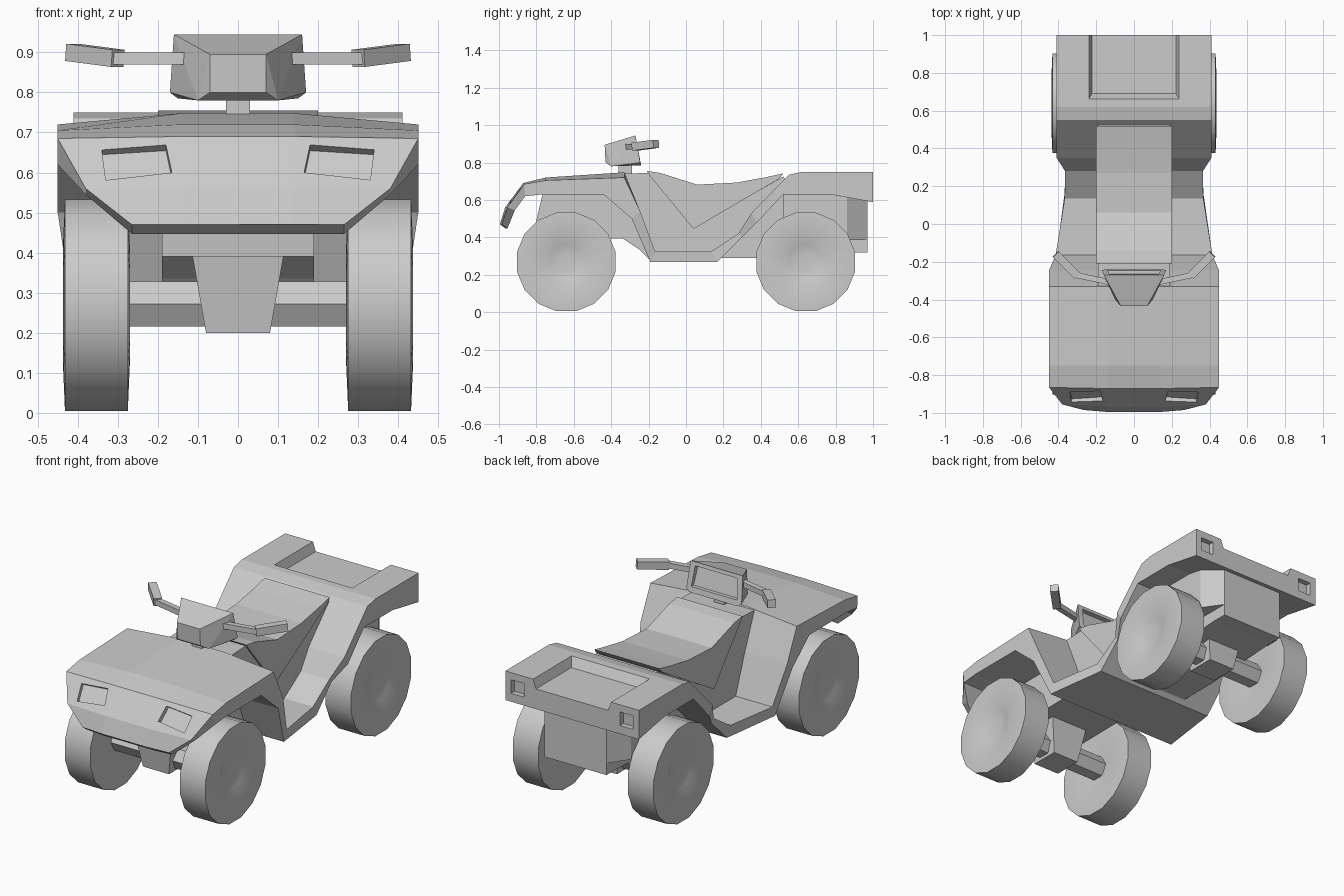
import bpy, bmesh
from math import sin, cos, pi, radians
from mathutils import Vector

if "Cube" in bpy.data.objects:
    bpy.data.objects.remove(bpy.data.objects["Cube"])


def finish(name, bm):
    bmesh.ops.recalc_face_normals(bm, faces=bm.faces)
    me = bpy.data.meshes.new(name)
    bm.to_mesh(me)
    bm.free()
    ob = bpy.data.objects.new(name, me)
    bpy.context.collection.objects.link(ob)
    return ob


def loft(name, rings):
    """Closed solid through rings that have equal point counts."""
    bm = bmesh.new()
    rows = [[bm.verts.new(p) for p in r] for r in rings]
    n = len(rows[0])
    for a, b in zip(rows, rows[1:]):
        for i in range(n):
            j = (i + 1) % n
            bm.faces.new((a[i], a[j], b[j], b[i]))
    bm.faces.new(rows[0])
    bm.faces.new(rows[-1])
    return finish(name, bm)


def prism(name, profile, hw):
    """Side profile (y, z) spread across the width."""
    return loft(name, [[(x, y, z) for y, z in profile] for x in (-hw, hw)])


def hull(name, pts, mirror=False):
    bm = bmesh.new()
    for p in pts:
        bm.verts.new(p)
        if mirror:
            bm.verts.new((-p[0], p[1], p[2]))
    bmesh.ops.convex_hull(bm, input=bm.verts)
    bmesh.ops.dissolve_limit(bm, angle_limit=radians(1), verts=bm.verts, edges=bm.edges)
    return finish(name, bm)


def bar(name, a, b, size):
    """Square bar between two points."""
    a, b = Vector(a), Vector(b)
    d = (b - a).normalized()
    u = d.cross(Vector((0, 0, 1))).normalized() * size / 2
    v = u.cross(d).normalized() * size / 2
    return loft(name, [[p + u + v, p - u + v, p - u - v, p + u - v] for p in (a, b)])


def cut(ob, cutter):
    cutter.hide_render = True
    m = ob.modifiers.new("cut", 'BOOLEAN')
    m.operation = 'DIFFERENCE'
    m.solver = 'EXACT'
    m.object = cutter
    bpy.context.view_layer.objects.active = ob
    bpy.ops.object.modifier_apply(modifier=m.name)
    bpy.data.objects.remove(cutter)


# Bodywork: one band from nose over hood, footboards and rear fenders
# (top y, top z, bottom y, bottom z, half width, crown height, forward bow)
stations = [
    (-.985, .47, -.955, .447, .265, 0, .01),
    (-.955, .56, -.915, .545, .38, 0, .012),
    (-.865, .685, -.86, .62, .45, .005, .006),
    (-.75, .705, -.765, .63, .45, .015, 0),
    (-.33, .72, -.44, .63, .45, .028, 0),
    (-.245, .54, -.29, .50, .45, 0, 0),
    (-.165, .325, -.19, .267, .415, 0, 0),
    (.135, .325, .165, .267, .367, 0, 0),
    (.28, .42, .30, .40, .365, 0, 0),
    (.35, .53, .38, .48, .41, 0, 0),
    (.55, .735, .52, .63, .41, 0, 0),
    (.62, .75, .60, .63, .41, 0, 0),
    (.77, .75, .77, .63, .41, 0, 0),
    (1.0, .75, 1.0, .588, .41, 0, 0),
]
rings = []
for yt, zt, yb, zb, w, crown, bow in stations:
    top = [(-w, yt, zt), (-.14, yt - bow, zt + crown), (.14, yt - bow, zt + crown), (w, yt, zt)]
    low = [(w, yb, zb), (.14, yb - bow, zb), (-.14, yb - bow, zb), (-w, yb, zb)]
    rings.append(top + low)
body = loft("bodywork", rings)

# Cargo tray, headlight and tail light recesses
cut(body, loft("tray_cutter", [
    [(-.222, .69, .70), (.222, .69, .70), (.222, 1.1, .70), (-.222, 1.1, .70)],
    [(-.25, .645, .78), (.25, .645, .78), (.25, 1.1, .78), (-.25, 1.1, .78)]]))
n = Vector((0, -.81, .58))
for s in (-1, 1):
    quad = [(.34, .655), (.18, .665), (.165, .595), (.33, .58)]
    pts = [Vector((s * x, -.865 - (.685 - z) * .72, z)) for x, z in quad]
    cut(body, loft("headlight_cutter", [[p - n * .018 for p in pts], [p + n * .06 for p in pts]]))
    cut(body, loft("tail_light_cutter", [
        [(s * x, y, z) for x, z in ((.295, .635), (.375, .635), (.375, .71), (.295, .71))]
        for y in (.97, 1.05)]))

# Central frame with a V notch that holds the seat
prism("central_frame", [
    (-.765, .64), (-.80, .49), (-.79, .39), (-.34, .395), (-.25, .335), (-.19, .275),
    (.165, .275), (.19, .29), (.40, .29), (.88, .32), (.97, .32), (.97, .62), (.56, .66),
    (.52, .725), (.04, .45), (-.20, .745), (-.34, .74)], .19)
hull("rear_housing", [(x, y, z) for x, y in ((.19, .968), (.265, .86), (.265, .52))
                      for z in (.385, .64)], True)

# Seat
prism("seat", [(-.21, .755), (-.14, .745), (.06, .682), (.27, .693), (.42, .72),
               (.52, .742), (.50, .715), (.04, .445), (-.19, .725)], .2)

# Wheels, axles and differentials
for end, yc in (("front", -.64), ("rear", .64)):
    for side, s in (("left", -1), ("right", 1)):
        prof = [(.41, .04), (.414, .09), (.437, .15), (.432, .269), (.275, .269), (.27, .15), (.29, .05)]
        w = loft(end + "_wheel_" + side, [
            [(s * x, yc + r * sin(pi * (2 * k + 1) / 16), .269 + r * cos(pi * (2 * k + 1) / 16))
             for k in range(16)] for x, r in prof])
        bpy.ops.object.select_all(action='DESELECT')
        w.select_set(True)
        bpy.context.view_layer.objects.active = w
        bpy.ops.object.shade_smooth_by_angle(angle=radians(35))
    loft(end + "_axle", [[(x, yc + .065 * cos(k * pi / 3), .272 + .065 * sin(k * pi / 3))
                          for k in range(6)] for x in (-.3, .3)])
    hull(end + "_differential", [(x, yc + y, z) for x, d, z in ((.115, .11, .40), (.08, .08, .2))
                                 for y in (-d, d)], True)

# Handlebar pod with a recessed dash, stem, bars and grips
pod = hull("handlebar_pod", [(.07, -.435, .895), (.07, -.43, .80), (.10, -.40, .78),
                             (.16, -.27, .945), (.17, -.245, .80), (.15, -.24, .785)], True)
cut(pod, loft("dash_cutter", [[(x, y + dy, z) for x, y, z in
              ((-.13, -.275, .925), (.13, -.275, .925), (.14, -.246, .815), (-.14, -.246, .815))]
              for dy in (-.02, .08)]))
hull("steering_stem", [(.03, y, z) for y in (-.36, -.29) for z in (.72, .80)], True)
for side, s in (("left", -1), ("right", 1)):
    bar("handlebar_" + side, (s * .12, -.31, .885), (s * .31, -.27, .885), .03)
    bar("grip_" + side, (s * .30, -.275, .885), (s * .415, -.16, .90), .043)
